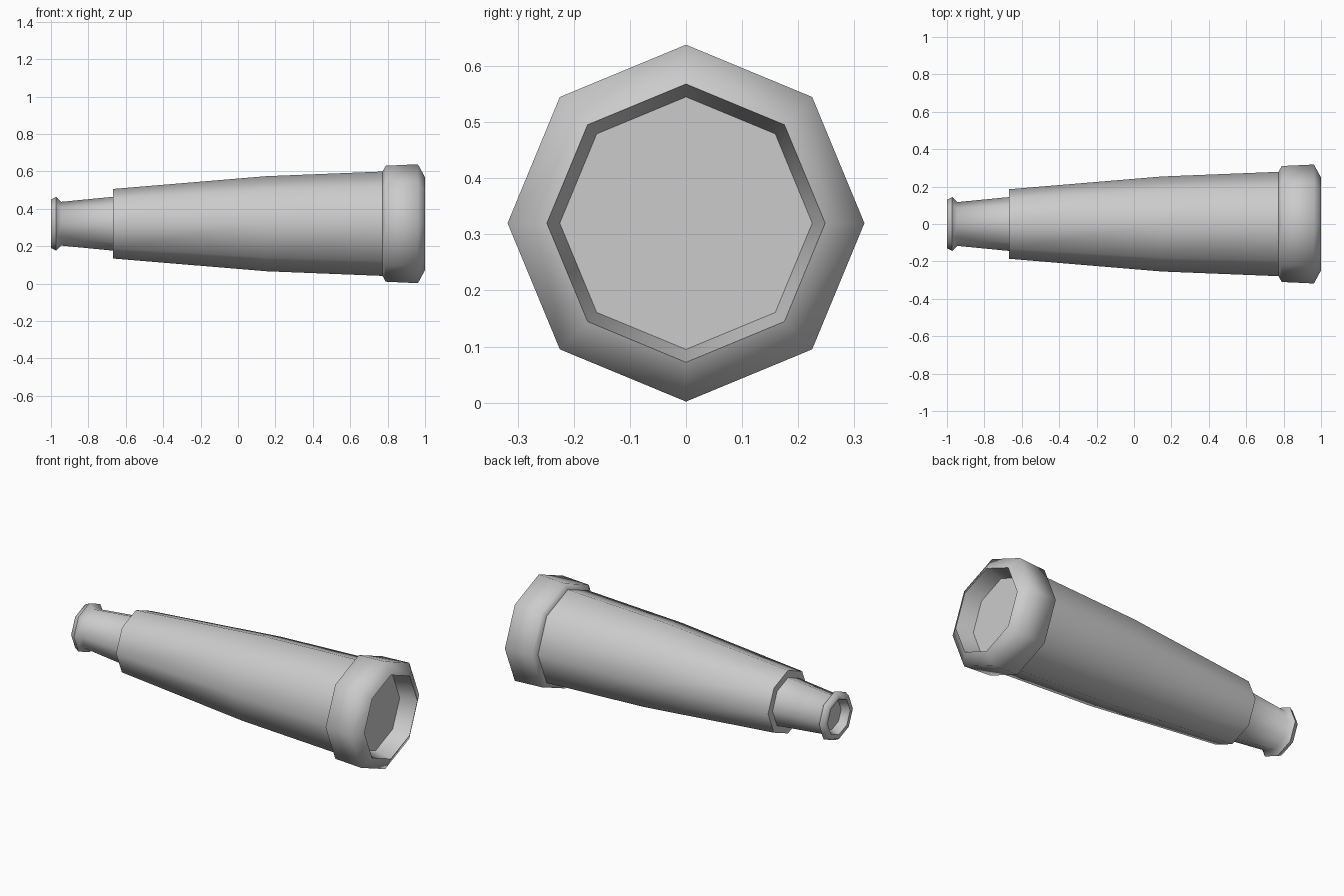
import bpy, bmesh
from math import sin, cos, pi, radians

if "Cube" in bpy.data.objects:
    bpy.data.objects.remove(bpy.data.objects["Cube"])

SIDES = 8
AXIS_Z = 0.32


def lathe(name, profile, start_cap=False, end_cap=False):
    """Revolve (x, radius) points around the long axis as an octagon."""
    bm = bmesh.new()
    rings = []
    for x, r in profile:
        rings.append([bm.verts.new((x, r * sin(2 * pi * i / SIDES),
                                    AXIS_Z + r * cos(2 * pi * i / SIDES)))
                      for i in range(SIDES)])
    for a, b in zip(rings, rings[1:]):
        for i in range(SIDES):
            j = (i + 1) % SIDES
            bm.faces.new((a[i], a[j], b[j], b[i]))
    if start_cap:
        bm.faces.new(rings[0])
    if end_cap:
        bm.faces.new(rings[-1])
    bmesh.ops.recalc_face_normals(bm, faces=bm.faces)
    mesh = bpy.data.meshes.new(name)
    bm.to_mesh(mesh)
    bm.free()
    obj = bpy.data.objects.new(name, mesh)
    bpy.context.collection.objects.link(obj)
    bpy.ops.object.select_all(action='DESELECT')
    obj.select_set(True)
    bpy.context.view_layer.objects.active = obj
    bpy.ops.object.shade_smooth_by_angle(angle=radians(66))
    return obj


# Narrow draw tube with flared, recessed eyepiece
lathe("eyepiece_tube", [(-0.955, 0.085), (-1.0, 0.105), (-1.0, 0.13),
                        (-0.972, 0.144), (-0.945, 0.117), (-0.667, 0.144)],
      start_cap=True, end_cap=True)

# Main tapered barrel with a stepped shoulder
lathe("barrel", [(-0.667, 0.143), (-0.667, 0.186), (0.15, 0.254), (0.775, 0.279)],
      start_cap=True, end_cap=True)

# Front collar with rounded lip and recessed lens
lathe("front_collar", [(0.772, 0.278), (0.79, 0.31), (0.962, 0.318),
                       (1.0, 0.248), (0.9, 0.225)],
      start_cap=True, end_cap=True)
